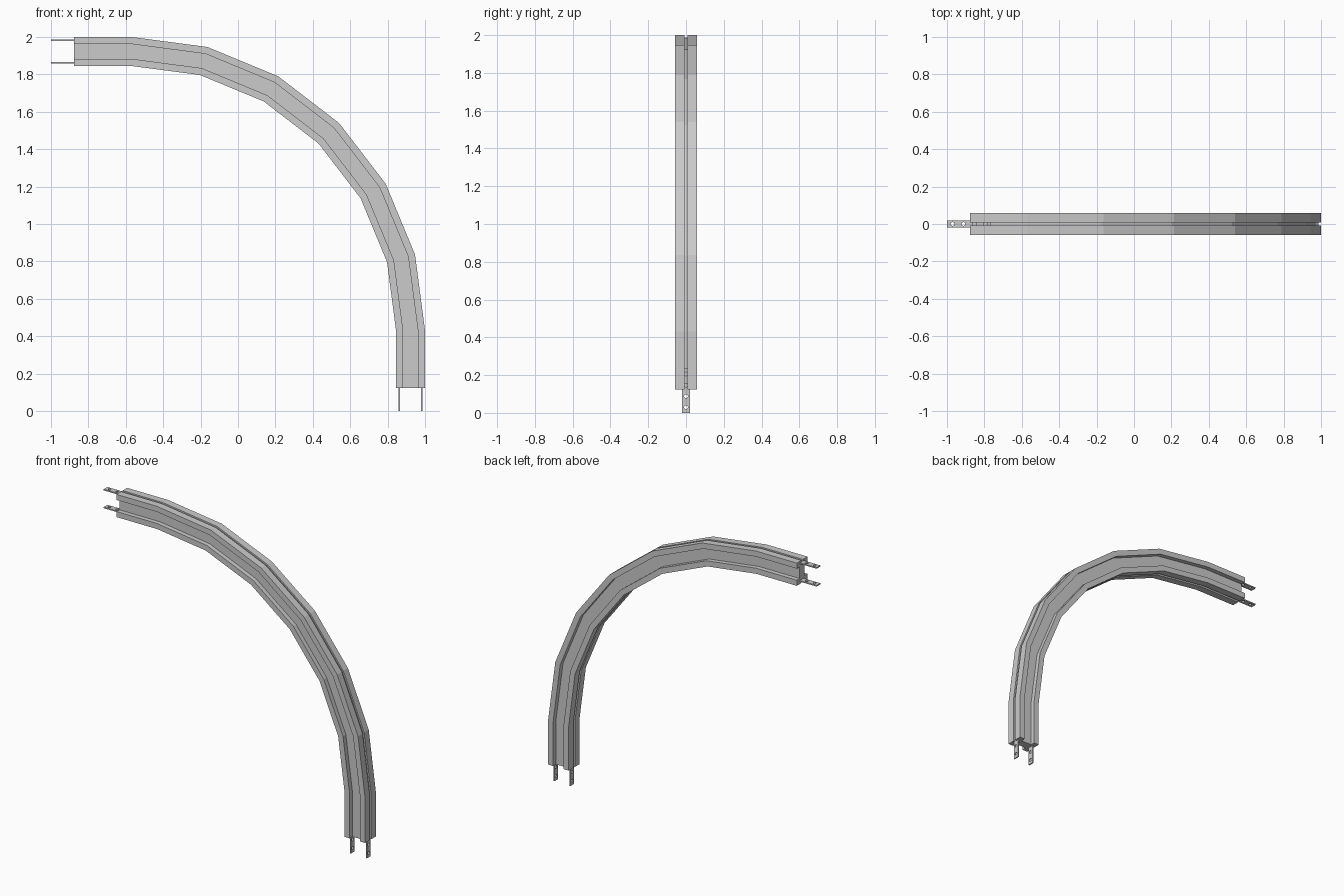
import bpy, bmesh, math
from mathutils import Vector

if "Cube" in bpy.data.objects:
    bpy.data.objects.remove(bpy.data.objects["Cube"])

R_OUT, H = 1.57, 0.0775            # outer bend radius, half depth of the beam
CX, CZ = 1 - R_OUT, 2 - R_OUT      # centre of the bend
R_MID = R_OUT - H
STRAIGHT = 0.307                   # straight run at each end


def add_object(name, bm):
    bmesh.ops.recalc_face_normals(bm, faces=bm.faces)
    mesh = bpy.data.meshes.new(name)
    bm.to_mesh(mesh)
    bm.free()
    obj = bpy.data.objects.new(name, mesh)
    bpy.context.collection.objects.link(obj)
    return obj


# Cross-section: I-shape with a T-slot in each flange, one quarter mirrored
quarter = [(0.0235, H - 0.024), (0.0235, H - 0.011), (0.008, H - 0.011), (0.008, H),
           (0.058, H), (0.058, H - 0.038), (0.027, H - 0.038)]
half = quarter + [(y, -r) for y, r in reversed(quarter)]
section = half + [(-y, r) for y, r in reversed(half)]

# Stations along the path: (angle, shift along the tangent)
stations = [(0, -STRAIGHT)] + [(i * 15, 0) for i in range(7)] + [(90, STRAIGHT)]

# Bent beam
bm = bmesh.new()
rings = []
for deg, shift in stations:
    a = math.radians(deg)
    radial = Vector((math.cos(a), 0, math.sin(a)))
    tangent = Vector((-math.sin(a), 0, math.cos(a)))
    origin = Vector((CX, 0, CZ)) + tangent * shift
    rings.append([bm.verts.new(origin + radial * (R_MID + r) + Vector((0, y, 0)))
                  for y, r in section])
n = len(section)
for r0, r1 in zip(rings, rings[1:]):
    for i in range(n):
        j = (i + 1) % n
        bm.faces.new((r0[i], r0[j], r1[j], r1[i]))
bm.faces.new(rings[0])
bm.faces.new(rings[-1])
add_object("bent_beam", bm)


# Connecting strip: half-plates around round holes, swept to a thickness
def connecting_strip(name, place):
    length, width, thick, hole = 0.235, 0.04, 0.008, 0.01
    cells, sides = 4, 16
    step = length / cells
    bm = bmesh.new()
    for c in range(cells):
        mid = (c + 0.5) * step
        inner, outer = [], []
        for k in range(sides):
            a = math.tau * (k + 0.5) / sides
            u, v = math.cos(a), math.sin(a)
            inner.append((mid + hole * u, hole * v))
            # nearest rectangle edge in this direction, snapped to corners
            s = max(abs(u), abs(v))
            corner = abs(abs(u) - abs(v)) < 0.3
            pu = math.copysign(1, u) if corner else u / s
            pv = math.copysign(1, v) if corner else v / s
            outer.append((mid + pu * step / 2, pv * width / 2))
        vi = [bm.verts.new((x, y, 0)) for x, y in inner]
        vo = [bm.verts.new((x, y, 0)) for x, y in outer]
        for k in range(sides):
            j = (k + 1) % sides
            if (vo[k].co - vo[j].co).length < 1e-6:
                bm.faces.new((vi[k], vo[k], vi[j]))
            else:
                bm.faces.new((vi[k], vo[k], vo[j], vi[j]))
    bmesh.ops.remove_doubles(bm, verts=bm.verts, dist=1e-5)
    ext = bmesh.ops.extrude_face_region(bm, geom=bm.faces[:])
    for v in ext["geom"]:
        if isinstance(v, bmesh.types.BMVert):
            v.co.z += thick
    for v in bm.verts:
        v.co = place(*v.co)
    add_object(name, bm)


# One strip in each slot at both ends
for label, level in (("outer", 2 - 0.0205), ("inner", 2 - 2 * H + 0.013)):
    connecting_strip("top_strip_" + label,
                     lambda u, v, w: Vector((u - 1, v, level + w)))
    connecting_strip("bottom_strip_" + label,
                     lambda u, v, w: Vector((level - 1 + w, v, u)))
